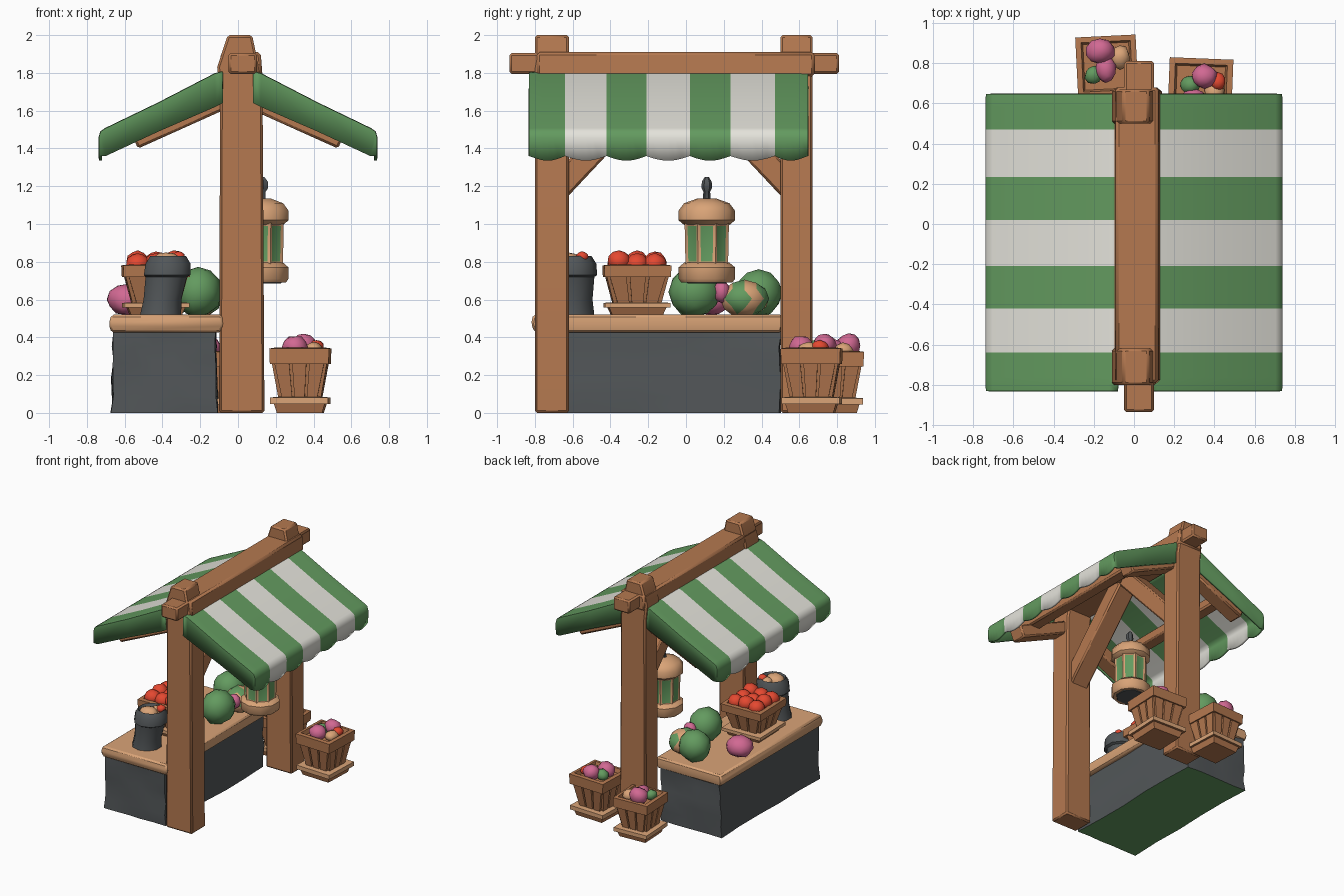
import bpy, bmesh, math, random
from mathutils import Vector, Matrix

if "Cube" in bpy.data.objects:
    bpy.data.objects.remove(bpy.data.objects["Cube"])

random.seed(4)


def material(name, rgb):
    m = bpy.data.materials.new(name)
    m.diffuse_color = (*rgb, 1)
    m.use_nodes = True
    m.node_tree.nodes["Principled BSDF"].inputs["Base Color"].default_value = m.diffuse_color
    return m


WOOD = material("brown wood", (.46, .19, .08))
TAN = material("light wood", (.70, .37, .185))
GREEN = material("green", (.125, .325, .115))
WHITE = material("off white cloth", (.78, .77, .71))
GREY = material("dark grey", (.085, .094, .099))
PINK = material("pink", (.64, .14, .29))
RED = material("red", (.78, .065, .03))


def finish(name, bm, mats, bevel=0, thick=0):
    bmesh.ops.recalc_face_normals(bm, faces=bm.faces)
    me = bpy.data.meshes.new(name)
    bm.to_mesh(me)
    bm.free()
    for m in mats:
        me.materials.append(m)
    ob = bpy.data.objects.new(name, me)
    bpy.context.collection.objects.link(ob)
    if thick:
        mod = ob.modifiers.new("thickness", 'SOLIDIFY')
        mod.thickness, mod.offset = thick, 0
    if bevel:
        mod = ob.modifiers.new("bevel", 'BEVEL')
        mod.width, mod.segments = bevel, 1
    return ob


def loft(bm, rings):
    """Skin equal-length rings and cap both ends; returns wall faces by ring."""
    vs = [[bm.verts.new(p) for p in r] for r in rings]
    n = len(vs[0])
    walls = [[bm.faces.new((a[i], a[(i + 1) % n], b[(i + 1) % n], b[i])) for i in range(n)]
             for a, b in zip(vs, vs[1:])]
    bm.faces.new(vs[0][::-1])
    bm.faces.new(vs[-1])
    return walls


def rect(x0, x1, y0, y1, z):
    return [(x0, y0, z), (x1, y0, z), (x1, y1, z), (x0, y1, z)]


def circle(x, y, z, r, n):
    return [(x + r * math.cos(math.tau * (i + .5) / n), y + r * math.sin(math.tau * (i + .5) / n), z)
            for i in range(n)]


def lofted(name, rings, mat, bevel=0):
    bm = bmesh.new()
    loft(bm, rings)
    return finish(name, bm, [mat], bevel)


def beam(name, a, b, w, h, mat):
    a, b = Vector(a), Vector(b)
    bm = bmesh.new()
    rot = (b - a).to_track_quat('Y', 'Z').to_matrix().to_4x4()
    bmesh.ops.create_cube(bm, size=1, matrix=Matrix.Translation((a + b) / 2) @ rot
                          @ Matrix.Diagonal((w, (b - a).length, h, 1)))
    return finish(name, bm, [mat], .012)


def ball(name, loc, size, mats, jitter=.05, stripes=0, sub=2):
    bm = bmesh.new()
    bmesh.ops.create_icosphere(bm, subdivisions=sub, radius=1)
    for v in bm.verts:
        v.co *= 1 + random.uniform(-jitter, jitter)
    if stripes:
        for f in bm.faces:
            c = f.calc_center_median()
            f.material_index = int((math.atan2(c.y, c.x) + math.pi) / math.tau * stripes) % 2
    bmesh.ops.transform(bm, verts=bm.verts, matrix=Matrix.Translation(loc) @ Matrix.Diagonal((*size, 1)))
    return finish(name, bm, mats)


# Posts with tapered heads
for name, y0, y1 in (("front_post", -.80, -.62), ("back_post", .50, .67)):
    lofted(name, [rect(-.10, .14, y0, y1, 0), rect(-.095, .13, y0, y1, 1.7),
                  rect(-.11, .11, y0, y1, 1.83), rect(-.055, .075, y0, y1, 2)], WOOD, .012)

# Ridge beam: broad middle and narrow protruding ends
lofted("ridge_beam", [rect(-.10, .13, -.79, .68, 1.78), rect(-.09, .12, -.79, .68, 1.91)], WOOD, .015)
lofted("ridge_beam_ends", [rect(-.05, .10, -.935, .81, 1.795), rect(-.05, .10, -.935, .81, 1.905)], WOOD, .012)

# Diagonal braces, rafters and purlins under the awning
beam("front_brace", (.015, -.72, 1.14), (.015, -.10, 1.80), .16, .13, WOOD)
beam("back_brace", (.015, .60, 1.14), (.015, -.02, 1.80), .16, .13, WOOD)
for s in (-1, 1):
    for y in (-.72, .56):
        beam("rafter", (s * .06, y, 1.665), (s * .55, y, 1.445), .13, .10, WOOD)
    beam("purlin", (s * .42, -.79, 1.565), (s * .42, .61, 1.565), .10, .08, WOOD)

# Striped awning: slope, scalloped valance and hanging end flaps
BOUNDS = [-.825, -.64, -.42, -.21, .02, .235, .47, .64]
SLOPE = [(.08, 1.80), (.12, 1.79), (.42, 1.635), (.70, 1.50), (.722, 1.485), (.73, 1.455)]
DROPS = [.16, .17, .145, .14]
N = 6
for s, side in ((-1, "left"), (1, "right")):
    bm = bmesh.new()
    cols, kinds = [], []
    for k in range(7):
        for i in range(N + (k == 6)):
            t = i / N
            y = BOUNDS[k] + (BOUNDS[k + 1] - BOUNDS[k]) * t
            z = 1.36 - .025 * math.sin(math.pi * t)
            cols.append([bm.verts.new((s * px, y, pz)) for px, pz in SLOPE] + [bm.verts.new((s * .728, y, z))])
            kinds.append(k % 2)
    for a, b, kind in zip(cols, cols[1:], kinds):
        for j in range(len(a) - 1):
            bm.faces.new((a[j], a[j + 1], b[j + 1], b[j])).material_index = kind
    for col in (cols[0], cols[-1]):
        low = [bm.verts.new(v.co - Vector((0, 0, d))) for v, d in zip(col, DROPS)]
        for j in range(3):
            bm.faces.new((col[j], col[j + 1], low[j + 1], low[j]))
        bm.faces.new(col[3:] + [low[3]])
    finish(side + "_awning", bm, [GREEN, WHITE], thick=.018)

# Counter: rumpled dark cloth box, green underside, light plank top
bm = bmesh.new()
bmesh.ops.create_cube(bm, size=1, matrix=Matrix.Translation((-.39, -.14, .22)) @ Matrix.Diagonal((.54, 1.28, .44, 1)))
bmesh.ops.subdivide_edges(bm, edges=bm.edges, cuts=4, use_grid_fill=True)
for v in bm.verts:
    flare = 1 + .03 * (1 - v.co.z / .44)
    v.co.x = -.39 + (v.co.x + .39) * flare + random.uniform(-.009, .009)
    v.co.y += random.uniform(-.009, .009)
for f in bm.faces:
    f.material_index = int(f.calc_center_median().z < .001)
finish("counter_cloth", bm, [GREY, GREEN])
lofted("counter_top", [rect(-.67, -.09, -.80, .505, .425), rect(-.685, -.08, -.82, .515, .47),
                       rect(-.67, -.085, -.81, .51, .52)], TAN, .012)


def basket(name, x, y, z, k, turn):
    """Square tapered basket with slats, thick rim and stepped foot."""
    def sq(h, zz):
        return rect(-h, h, -h, h, zz)
    bm = bmesh.new()
    walls = loft(bm, [sq(.125, 0), sq(.14, .05), sq(.16, .05), sq(.16, .085), sq(.10, .09), sq(.135, .27),
                      sq(.162, .27), sq(.165, .355), sq(.135, .36), sq(.125, .325)])
    for ring in walls[2:4]:
        for f in ring:
            f.material_index = 1
    for q in range(4):
        start = set(bm.verts)
        for u0, u1 in ((-.98, -.4), (-.28, .28), (.4, .98)):
            loft(bm, [rect(u0 * .10, u1 * .10, -.118, -.09, .085), rect(u0 * .14, u1 * .14, -.152, -.12, .275)])
        new = [v for v in bm.verts if v not in start]
        bmesh.ops.rotate(bm, verts=new, cent=(0, 0, 0), matrix=Matrix.Rotation(q * math.pi / 2, 3, 'Z'))
    bmesh.ops.transform(bm, verts=bm.verts, matrix=Matrix.Translation((x, y, z))
                        @ Matrix.Rotation(turn, 4, 'Z') @ Matrix.Diagonal((k, k, k * (1 if z == 0 else .68), 1)))
    finish(name, bm, [WOOD, TAN])


# Baskets: one on the counter, two on the ground behind
basket("counter_basket", -.435, -.26, .52, 1.08, .03)
basket("back_left_basket", -.135, .785, 0, .91, .05)
basket("back_right_basket", .33, .665, 0, .96, -.04)

# Red fruit heaped in the counter basket
for dx in (-.095, 0, .095):
    for dy in (-.095, 0, .095):
        ball("red_fruit", (-.435 + dx, -.26 + dy, .79 + random.uniform(-.01, .015)), (.062, .062, .058), [RED], .05)

# Pink, green, tan and red produce in the ground baskets
ball("pink_produce", (-.17, .86, .355), (.075, .065, .065), [PINK], .08)
ball("pink_root", (-.14, .77, .345), (.05, .07, .05), [PINK], .08)
ball("tan_produce", (-.07, .83, .325), (.05, .06, .045), [TAN], .08)
ball("green_produce", (-.20, .74, .325), (.045, .045, .04), [GREEN], .08)
ball("pink_produce_2", (.35, .735, .36), (.065, .06, .06), [PINK], .08)
ball("pink_produce_3", (.30, .61, .35), (.07, .065, .06), [PINK], .08)
ball("green_produce_2", (.28, .69, .34), (.05, .045, .045), [GREEN], .08)
ball("tan_produce_2", (.40, .65, .335), (.05, .06, .04), [TAN], .08)
ball("red_produce", (.415, .71, .35), (.04, .045, .035), [RED], .08)

# Melons and pink vegetables on the counter
ball("front_melon", (-.21, .045, .64), (.125, .14, .135), [GREEN], .035)
ball("back_melon", (-.35, .385, .635), (.125, .125, .125), [GREEN], .035)
ball("striped_melon", (-.20, .31, .605), (.115, .13, .10), [TAN, GREEN], .03, stripes=8)
ball("pink_vegetable", (-.59, .14, .60), (.105, .10, .085), [PINK], .06)
ball("small_pink_vegetable", (-.17, .19, .64), (.055, .045, .06), [PINK], .06)

# Leaning dark pot with tan and red goods
lofted("pot", [circle(-.41 + dx, -.60, z, r, 10) for dx, z, r in
               ((0, .515, .115), (.01, .60, .105), (.03, .72, .115), (.035, .73, .13),
                (.04, .79, .125), (.04, .83, .10), (.04, .80, .085))], GREY)
ball("pot_goods", (-.38, -.62, .80), (.075, .065, .05), [TAN], .08)
ball("pot_goods_2", (-.35, -.55, .80), (.045, .045, .04), [TAN], .08)
ball("pot_fruit", (-.315, -.55, .825), (.035, .035, .03), [RED], .05)

# Hanging lantern: dark floor, wooden base and cap, green panes, hook
LX, LY = .125, .11
lofted("lantern_floor", [circle(LX, LY, .685, .11, 8), circle(LX, LY, .70, .12, 8)], GREY)
lofted("lantern_base", [circle(LX, LY, z, r, 10) for z, r in
                        ((.69, .135), (.71, .15), (.77, .15), (.795, .12))], TAN)
lofted("lantern_cap", [circle(LX, LY, z, r, 10) for z, r in
                       ((.995, .12), (1.02, .15), (1.07, .15), (1.11, .12), (1.135, .05))], TAN)
bm = bmesh.new()
panes = loft(bm, [circle(LX, LY, .785, .122, 8), circle(LX, LY, 1.005, .127, 8)])[0]
bm.normal_update()
bmesh.ops.inset_individual(bm, faces=panes, thickness=.022, depth=-.006)
for f in panes:
    f.material_index = 1
finish("lantern_body", bm, [TAN, GREEN])
lofted("lantern_hook", [circle(LX + dx, LY, z, r, 6) for dx, z, r in
                        ((0, 1.12, .022), (.005, 1.17, .018), (.01, 1.19, .028), (.01, 1.225, .026),
                         (.005, 1.25, .010))], GREY)

# Smooth gentle angles, keep hard edges
bpy.ops.object.select_all(action='SELECT')
bpy.context.view_layer.objects.active = bpy.context.selected_objects[0]
bpy.ops.object.shade_smooth_by_angle(angle=math.radians(45))
